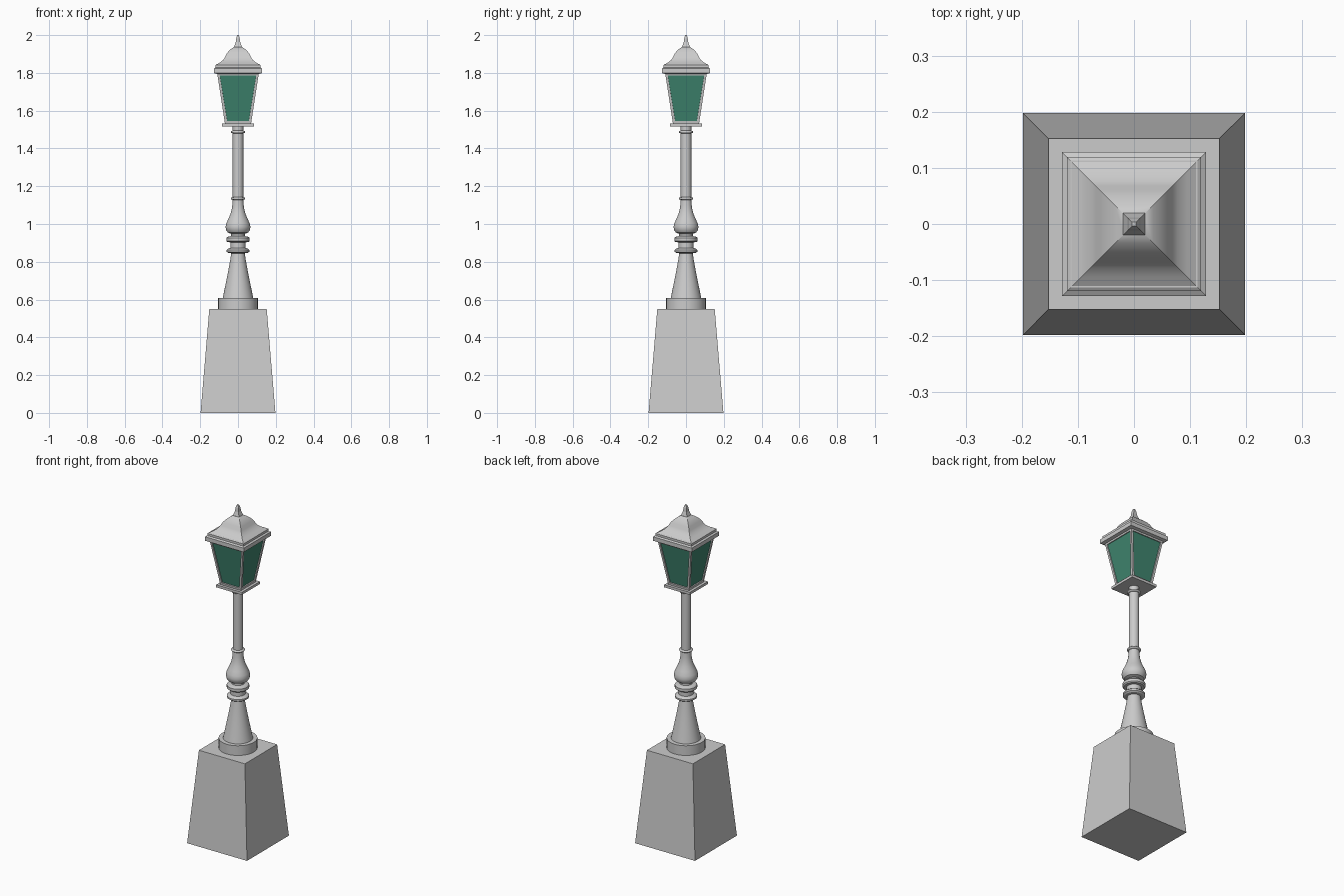
import bpy, bmesh, math

if "Cube" in bpy.data.objects:
    bpy.data.objects.remove(bpy.data.objects["Cube"])


def material(name, rgb):
    m = bpy.data.materials.new(name)
    m.diffuse_color = (*rgb, 1)
    m.use_nodes = True
    m.node_tree.nodes["Principled BSDF"].inputs["Base Color"].default_value = m.diffuse_color
    return m


GREY = material("painted_grey_metal", (0.6, 0.6, 0.6))
GREEN = material("green_glass", (0.05, 0.235, 0.16))


def lathe(name, profile, sides=32, smooth=30):
    """Closed solid from (half width, height) pairs; four sides gives a square section."""
    square = sides == 4
    scale, turn = (math.sqrt(2), math.pi / 4) if square else (1, 0)
    bm = bmesh.new()
    rings = []
    for r, z in profile:
        rings.append([bm.verts.new((r * scale * math.cos(turn + math.tau * i / sides),
                                    r * scale * math.sin(turn + math.tau * i / sides), z))
                      for i in range(sides)])
    for low, high in zip(rings, rings[1:]):
        for i in range(sides):
            j = (i + 1) % sides
            bm.faces.new((low[i], low[j], high[j], high[i]))
    bm.faces.new(rings[0][::-1])
    bm.faces.new(rings[-1])
    mesh = bpy.data.meshes.new(name)
    bm.to_mesh(mesh)
    bm.free()
    mesh.materials.append(GREY)
    ob = bpy.data.objects.new(name, mesh)
    bpy.context.collection.objects.link(ob)
    if smooth:
        bpy.ops.object.select_all(action='DESELECT')
        ob.select_set(True)
        bpy.context.view_layer.objects.active = ob
        bpy.ops.object.shade_smooth_by_angle(angle=math.radians(smooth))
    return ob


# Tapered square pedestal and round collar
lathe("pedestal", [(0.198, 0), (0.152, 0.55)], 4, 0)
lathe("collar", [(0.105, 0.55), (0.105, 0.608)])

# Flared foot of the post
lathe("post_foot", [(0.081, 0.608), (0.066, 0.68), (0.052, 0.75),
                    (0.041, 0.81), (0.035, 0.85)])

# Turned rings and the vase above them
lathe("turned_rings", [(0.035, 0.845), (0.052, 0.847), (0.06, 0.853), (0.06, 0.863),
                       (0.052, 0.87), (0.04, 0.873), (0.04, 0.903), (0.055, 0.904),
                       (0.061, 0.91), (0.061, 0.926), (0.055, 0.932), (0.036, 0.936),
                       (0.036, 0.95)])
lathe("vase", [(0.036, 0.948), (0.054, 0.955), (0.063, 0.968), (0.066, 0.985),
               (0.062, 1.003), (0.052, 1.025), (0.041, 1.05), (0.034, 1.075),
               (0.030, 1.10), (0.028, 1.13)])

# Shaft with two thin beads
lathe("shaft", [(0.028, 1.12), (0.028, 1.52)])
for z, name in ((1.135, "lower_bead"), (1.487, "upper_bead")):
    lathe(name, [(0.028, z - 0.007), (0.036, z - 0.004), (0.038, z),
                 (0.036, z + 0.004), (0.028, z + 0.007)], smooth=60)

# Lantern: floor plate, glazed body, eaves
lathe("lantern_floor", [(0.085, 1.516), (0.085, 1.531)], 4, 0)
body = lathe("lantern_body", [(0.069, 1.531), (0.110, 1.797)], 4, 0)
body.data.materials.append(GREEN)
bm = bmesh.new()
bm.from_mesh(body.data)
panes = [f for f in bm.faces if abs(f.normal.z) < 0.5]
for pane in panes:
    # Recessed glass inside each frame
    bmesh.ops.inset_individual(bm, faces=[pane], thickness=0.018, depth=0)
    bmesh.ops.inset_individual(bm, faces=[pane], thickness=0.0005, depth=-0.006)
    pane.material_index = 1
bm.to_mesh(body.data)
bm.free()
lathe("eaves", [(0.112, 1.795), (0.128, 1.799), (0.128, 1.823), (0.118, 1.829)], 4, 0)

# Bell-shaped roof and pointed finial
lathe("roof_lip", [(0.119, 1.829), (0.119, 1.842), (0.113, 1.846)], 4, 0)
lathe("roof", [(0.114, 1.844), (0.094, 1.856), (0.078, 1.869), (0.068, 1.885),
               (0.060, 1.901), (0.048, 1.917), (0.034, 1.929), (0.018, 1.939)], 4, 35)
lathe("finial", [(0.017, 1.934), (0.020, 1.938), (0.018, 1.944), (0.012, 1.962),
                 (0.009, 1.985), (0.004, 2.0)], 4, 0)
